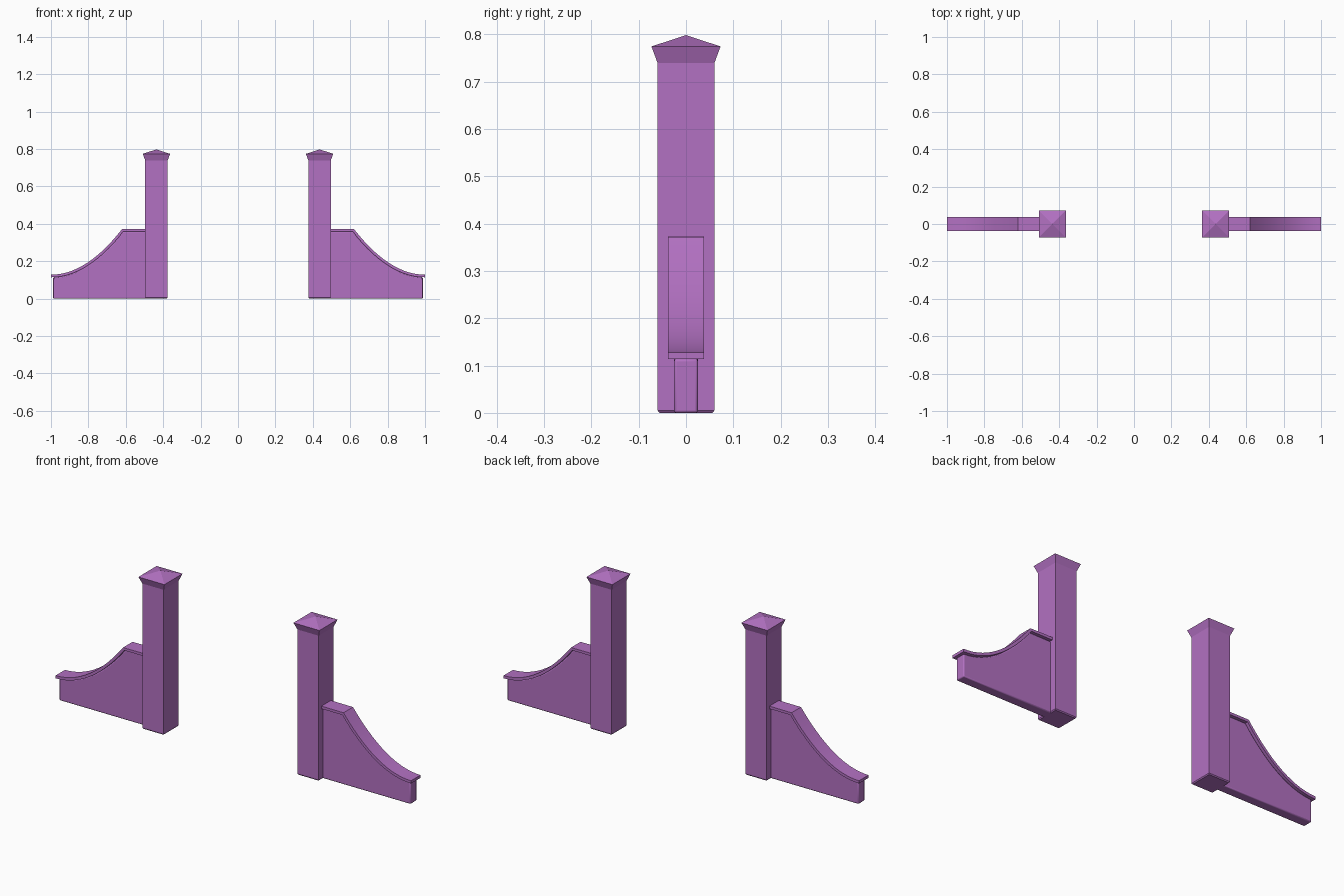
import bpy
import bmesh
import math
from mathutils import Vector

cube = bpy.data.objects.get("Cube")
if cube:
    bpy.data.objects.remove(cube, do_unlink=True)

purple = bpy.data.materials.new("soft purple")
purple.use_nodes = True
colour = (0.45, 0.165, 0.54, 1)
purple.diffuse_color = colour
purple.node_tree.nodes["Principled BSDF"].inputs["Base Color"].default_value = colour

POST_X = 0.436
POST_HALF = 0.06
THICK = 0.014


def finish(bm, name, bevel=0):
    """Turn a right-hand part into an object mirrored to the other side."""
    bmesh.ops.recalc_face_normals(bm, faces=bm.faces)
    mesh = bpy.data.meshes.new(name)
    bm.to_mesh(mesh)
    bm.free()
    mesh.materials.append(purple)
    obj = bpy.data.objects.new(name, mesh)
    bpy.context.collection.objects.link(obj)
    if bevel:
        mod = obj.modifiers.new("soft edges", "BEVEL")
        mod.width = bevel
        mod.segments = 2
        mod.limit_method = "ANGLE"
        mod.angle_limit = math.radians(60)
    obj.modifiers.new("other side", "MIRROR").use_axis[0] = True
    bpy.ops.object.select_all(action="DESELECT")
    obj.select_set(True)
    bpy.context.view_layer.objects.active = obj
    bpy.ops.object.shade_smooth_by_angle(angle=math.radians(25))
    return obj


def extrude_outline(name, outline, half_depth, bevel=0):
    """Extrude an x-z outline along y."""
    bm = bmesh.new()
    face = bm.faces.new([bm.verts.new((p.x, -half_depth, p.y)) for p in outline])
    result = bmesh.ops.extrude_face_region(bm, geom=[face])
    moved = [v for v in result["geom"] if isinstance(v, bmesh.types.BMVert)]
    bmesh.ops.translate(bm, verts=moved, vec=(0, 2 * half_depth, 0))
    return finish(bm, name, bevel)


def square_stack(name, sections, apex=None):
    """Loft square sections (half width, height), closed below, with a flat or pointed top."""
    bm = bmesh.new()
    rings = []
    for half, z in sections:
        rings.append([bm.verts.new((POST_X + sx * half, sy * half, z))
                      for sx, sy in ((-1, -1), (1, -1), (1, 1), (-1, 1))])
    bm.faces.new(rings[0])
    for low, high in zip(rings, rings[1:]):
        for i in range(4):
            j = (i + 1) % 4
            bm.faces.new((low[i], low[j], high[j], high[i]))
    if apex:
        tip = bm.verts.new((POST_X, 0, apex))
        for i in range(4):
            bm.faces.new((rings[-1][i], rings[-1][(i + 1) % 4], tip))
    else:
        bm.faces.new(rings[-1])
    return finish(bm, name)


# Gate posts and their flared, pointed caps
square_stack("gate_posts", [(POST_HALF - 0.004, 0), (POST_HALF, 0.005), (POST_HALF, 0.74)])
square_stack("post_caps", [(POST_HALF, 0.739), (0.073, 0.774)], apex=0.798)

# Sweeping top line of the wing walls, from the post outwards
inner = POST_X + POST_HALF - 0.015
top = [Vector((inner, 0.373))]
STEPS = 14
for i in range(STEPS + 1):
    t = 0.38 * (1 - i / STEPS)
    top.append(Vector((1 - t, 0.128 + 1.69 * t * t)))

# Underside of the coping, offset square to the top line
under = []
for i, p in enumerate(top):
    before = (p - top[i - 1]).normalized() if i else Vector((1, 0))
    after = (top[i + 1] - p).normalized() if i < len(top) - 1 else Vector((1, 0))
    along = (before + after).normalized()
    under.append(p + Vector((along.y, -along.x)) * THICK)
under[-1].x = 1

extrude_outline("wall_copings", top + under[::-1], 0.038)

# Wing walls below the coping, stopping just short of its outer end
END = 0.988
ridge = [p for p in under if p.x < END - 0.01]
ridge.append(Vector((END, under[-1].y)))
wall = [Vector((inner, 0))] + ridge + [Vector((END, 0))]
extrude_outline("wing_walls", wall, 0.025, bevel=0.005)
